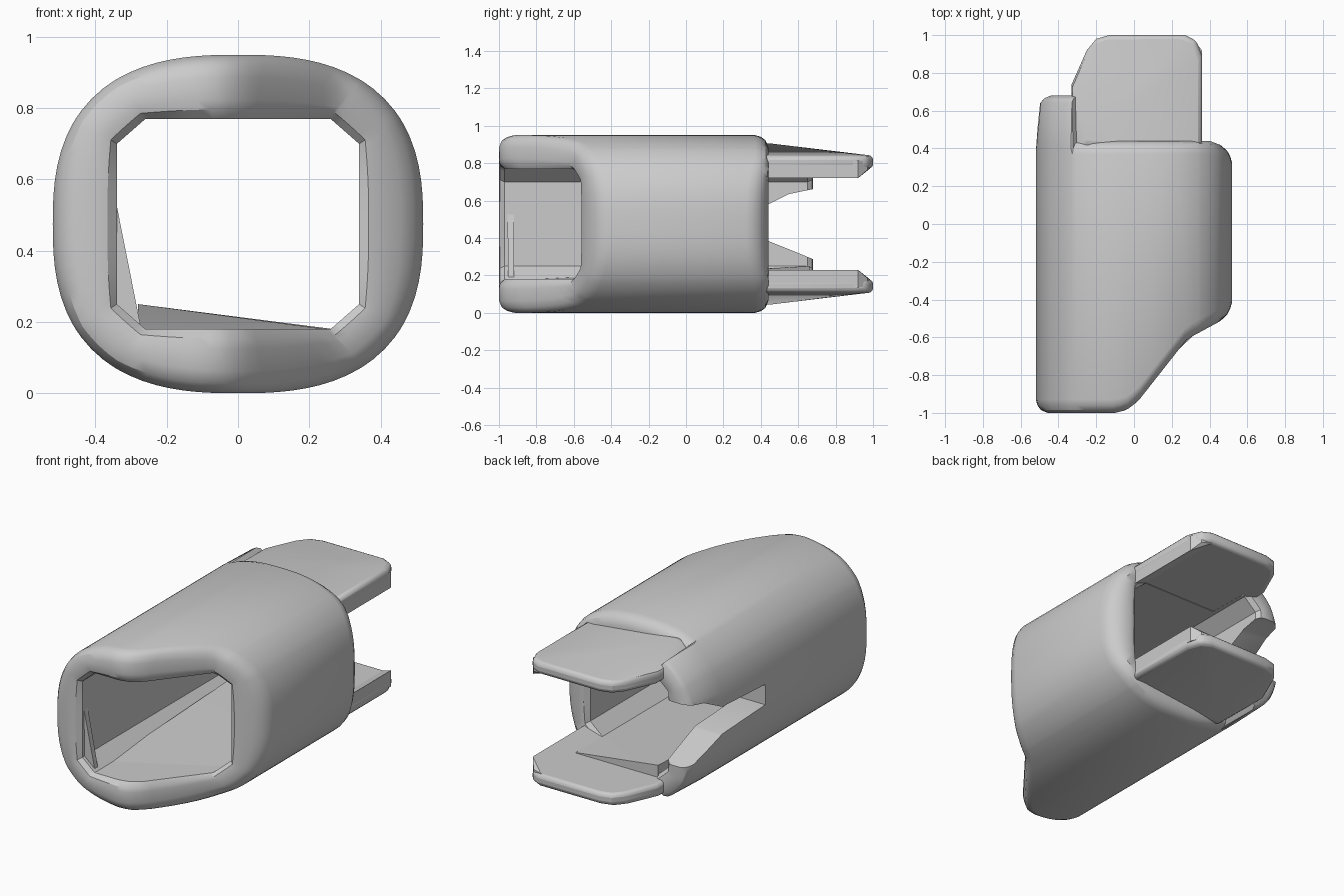
import bpy, bmesh
from math import atan2, cos, sin, pi, radians

default = bpy.data.objects.get("Cube")
if default:
    bpy.data.objects.remove(default)

MID = 0.475           # height of the tube axis
RX, RZ, P = 0.52, 0.475, 2.6   # rounded outer section
IN_X, IN_Z = 0.34, 0.295       # half size of the eight-sided bore
CH_X, CH_Z = 0.26, 0.225       # where its chamfers start


def finish(name, bm, smooth=True):
    bmesh.ops.recalc_face_normals(bm, faces=bm.faces)
    mesh = bpy.data.meshes.new(name)
    bm.to_mesh(mesh)
    bm.free()
    ob = bpy.data.objects.new(name, mesh)
    bpy.context.collection.objects.link(ob)
    if smooth:
        shade(ob)
    return ob


def activate(ob):
    bpy.ops.object.select_all(action="DESELECT")
    ob.select_set(True)
    bpy.context.view_layer.objects.active = ob


def shade(ob):
    activate(ob)
    bpy.ops.object.shade_smooth_by_angle(angle=radians(32))


def hull(name, points, bevel=0.0):
    bm = bmesh.new()
    for p in points:
        bm.verts.new(p)
    res = bmesh.ops.convex_hull(bm, input=bm.verts)
    loose = [v for v in bm.verts if not v.link_faces]
    bmesh.ops.delete(bm, geom=loose, context="VERTS")
    bmesh.ops.dissolve_limit(bm, angle_limit=0.02, verts=bm.verts, edges=bm.edges)
    ob = finish(name, bm)
    if bevel:
        mod = ob.modifiers.new("rounded_edges", "BEVEL")
        mod.width, mod.segments = bevel, 3
        mod.limit_method, mod.angle_limit = "ANGLE", radians(40)
    return ob


def lerp_table(table, x):
    if x <= table[0][0]:
        return table[0][1]
    for (xa, ya), (xb, yb) in zip(table, table[1:]):
        if x <= xb:
            return ya + (yb - ya) * (x - xa) / (xb - xa)
    return table[-1][1]


# Plan outlines of the front and back rims
FRONT = [(-0.1, -1.0), (-0.04, -0.985), (0.02, -0.94), (0.28, -0.61), (0.52, -0.48)]
BACK = [(0.4, 0.44), (0.48, 0.41), (0.52, 0.39)]
# Rim rounding: position across the wall, setback from the rim
RIM = [(0, 0.03), (0.15, 0.005), (0.3, 0), (0.65, 0), (0.85, 0.015), (0.95, 0.04), (1, 0.07)]


def outer_radius(a):
    return (abs(cos(a) / RX) ** P + abs(sin(a) / RZ) ** P) ** (-1 / P)


def bore_radius(a):
    c, s = max(abs(cos(a)), 1e-6), max(abs(sin(a)), 1e-6)
    nx, nz = IN_Z - CH_Z, IN_X - CH_X
    return min(IN_X / c, IN_Z / s, (nx * CH_X + nz * IN_Z) / (nx * c + nz * s))


# Sleeve: a wall section swept round the axis
step = atan2(RZ * (1 - (0.33 / RX) ** P) ** (1 / P), -0.33)
angles = [2 * pi * i / 80 - pi for i in range(80)]
for a in (atan2(IN_Z, CH_X), atan2(CH_Z, IN_X)):
    angles += [a, -a, pi - a, a - pi]
for a in (step - 0.008, step + 0.008):
    angles += [a, -a]
angles = sorted(set(round(a, 4) for a in angles))

bm = bmesh.new()
loops = []
for a in angles:
    ri, ro = bore_radius(a), outer_radius(a)
    prong = abs(a) > step
    section = []
    for t, off in RIM:
        r = ri + (ro - ri) * t
        x = r * cos(a)
        section.append((x, lerp_table(FRONT, x) + off, MID + r * sin(a)))
    for t, off in reversed(RIM):
        r = ri + (ro - ri) * t
        x = r * cos(a)
        y = 0.68 - off * (4 if t == 1 else 1) if prong else lerp_table(BACK, x) - off
        section.append((x, y, MID + r * sin(a)))
    loops.append([bm.verts.new(p) for p in section])
n = len(loops[0])
for la, lb in zip(loops, loops[1:] + loops[:1]):
    for k in range(n):
        j = (k + 1) % n
        bm.faces.new((la[k], la[j], lb[j], lb[k]))
sleeve = finish("sleeve", bm, smooth=False)

# Flared slot between the two rear prongs
slot = [(0.0, 0.42), (0.0, 0.54), (0.4, 0.56), (0.55, 0.635), (0.72, 0.67),
        (0.72, 0.27), (0.6, 0.32), (0.4, 0.40)]
bm = bmesh.new()
face = bm.faces.new([bm.verts.new((-0.7, y, z)) for y, z in slot])
ext = bmesh.ops.extrude_face_region(bm, geom=[face])
bmesh.ops.translate(bm, vec=(0.5, 0, 0),
                    verts=[g for g in ext["geom"] if isinstance(g, bmesh.types.BMVert)])
cutter = finish("slot_cutter", bm, smooth=False)
cutter.hide_render = True
mod = sleeve.modifiers.new("slot", "BOOLEAN")
mod.operation, mod.solver, mod.object = "DIFFERENCE", "EXACT", cutter
activate(sleeve)
bpy.ops.object.modifier_apply(modifier=mod.name)
bpy.data.objects.remove(cutter)
shade(sleeve)

# Rear tabs, each with a raised lip along its outer edge
PLAN = [(-0.33, 0.36), (-0.33, 0.74), (-0.25, 0.92), (-0.2, 0.98), (-0.13, 1.0),
        (0.27, 1.0), (0.33, 0.97), (0.36, 0.89), (0.36, 0.36)]
for label, s in (("upper", 1), ("lower", -1)):
    pts = [(x, y, MID + s * h) for x, y in PLAN for h in (0.297, 0.365)]
    pts.append((-0.25, 0.42, MID + s * 0.435))
    hull(label + "_tab", pts, bevel=0.022)
    lip = [(x, y, MID + s * h) for y in (0.36, 0.92)
           for x, h in ((0.26, 0.297), (0.359, 0.245), (0.359, 0.34))]
    lip += [(0.26, 0.985, MID + s * 0.297), (0.32, 0.97, MID + s * 0.29),
            (0.32, 0.97, MID + s * 0.33)]
    hull(label + "_tab_lip", lip)

# Sloping floor inside the bore
hull("floor_wedge", [(-0.28, -0.85, 0.178), (0.26, -0.55, 0.178), (-0.28, 0.66, 0.25),
                     (0.26, 0.66, 0.181), (-0.28, 0.66, 0.16), (0.26, 0.66, 0.16)])

# Thin web at the front of the side wall
hull("front_web", [(-0.345, -0.955, 0.55), (-0.27, -0.95, 0.172), (-0.36, -0.95, 0.26),
                   (-0.345, -0.92, 0.55), (-0.27, -0.92, 0.172), (-0.36, -0.92, 0.26)])
